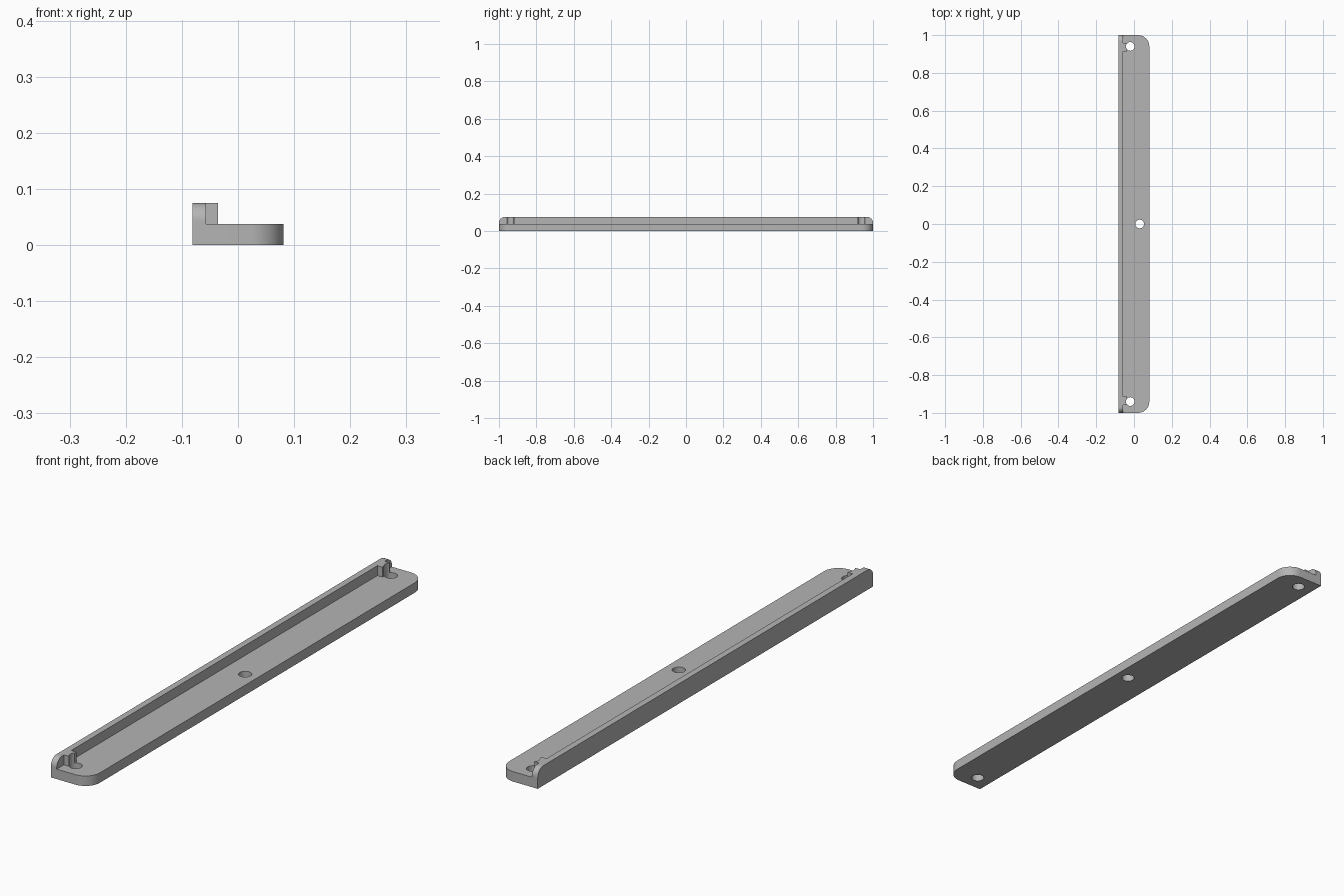
import bpy, bmesh
from math import sin, cos, pi
from mathutils import Vector

if "Cube" in bpy.data.objects:
    bpy.data.objects.remove(bpy.data.objects["Cube"])

HALF_W, HALF_L = 0.081, 1.0
BASE_H, WALL_H = 0.0375, 0.075
WALL_X, TAB_X = -0.057, -0.036
HOLE_R = 0.023

grey = bpy.data.materials.new("plain grey")
grey.use_nodes = True
grey.diffuse_color = (0.46, 0.46, 0.46, 1)
grey.node_tree.nodes["Principled BSDF"].inputs["Base Color"].default_value = (0.46, 0.46, 0.46, 1)


def arc(cx, cy, r, start, end, steps=12):
    angles = [start + (end - start) * i / steps for i in range(steps + 1)]
    return [(cx + r * cos(a), cy + r * sin(a)) for a in angles]


def prism(name, points, depth):
    """Solid made by sweeping a closed 3D outline along depth."""
    bm = bmesh.new()
    face = bm.faces.new([bm.verts.new(p) for p in points])
    swept = bmesh.ops.extrude_face_region(bm, geom=[face])["geom"]
    bmesh.ops.translate(bm, vec=Vector(depth),
                        verts=[v for v in swept if isinstance(v, bmesh.types.BMVert)])
    bmesh.ops.recalc_face_normals(bm, faces=bm.faces)
    mesh = bpy.data.meshes.new(name)
    bm.to_mesh(mesh)
    bm.free()
    mesh.materials.append(grey)
    obj = bpy.data.objects.new(name, mesh)
    bpy.context.collection.objects.link(obj)
    return obj


def combine(target, other, operation):
    mod = target.modifiers.new(operation.lower(), "BOOLEAN")
    mod.operation, mod.solver, mod.object = operation, "EXACT", other
    bpy.context.view_layer.objects.active = target
    bpy.ops.object.modifier_apply(modifier=mod.name)
    bpy.data.objects.remove(other)


# Flat base with two rounded outer corners
r = 0.06
inner = WALL_X - 0.01
outline = [(inner, -HALF_L)]
outline += arc(HALF_W - r, r - HALF_L, r, -pi / 2, 0)
outline += arc(HALF_W - r, HALF_L - r, r, 0, pi / 2)
outline += [(inner, HALF_L)]
rail = prism("mounting_rail", [(x, y, 0) for x, y in outline], (0, 0, BASE_H))

# Upright wall with rounded upper ends
r = 0.032
side = [(-HALF_L, 0), (HALF_L, 0)]
side += arc(HALF_L - r, WALL_H - r, r, 0, pi / 2)
side += arc(r - HALF_L, WALL_H - r, r, pi / 2, pi)
wall = prism("wall", [(-HALF_W, y, z) for y, z in side], (WALL_X + HALF_W, 0, 0))
combine(rail, wall, "UNION")

# Tabs beside the end holes
for s in (-1, 1):
    x0 = WALL_X - 0.01
    tab = [(x0, 0.913 * s), (TAB_X, 0.913 * s), (TAB_X, 0.957 * s), (x0, 0.957 * s)]
    tab = prism("tab", [(x, y, BASE_H / 2) for x, y in tab], (0, 0, WALL_H - BASE_H / 2))
    combine(rail, tab, "UNION")

# Screw holes
for x, y in ((-0.02, -0.94), (0.03, 0), (-0.02, 0.94)):
    circle = arc(x, y, HOLE_R, 0, 2 * pi, 32)[:-1]
    drill = prism("drill", [(px, py, -0.05) for px, py in circle], (0, 0, 0.2))
    combine(rail, drill, "DIFFERENCE")

bpy.ops.object.select_all(action="DESELECT")
rail.select_set(True)
bpy.context.view_layer.objects.active = rail
bpy.ops.object.shade_smooth_by_angle(angle=pi / 6)
